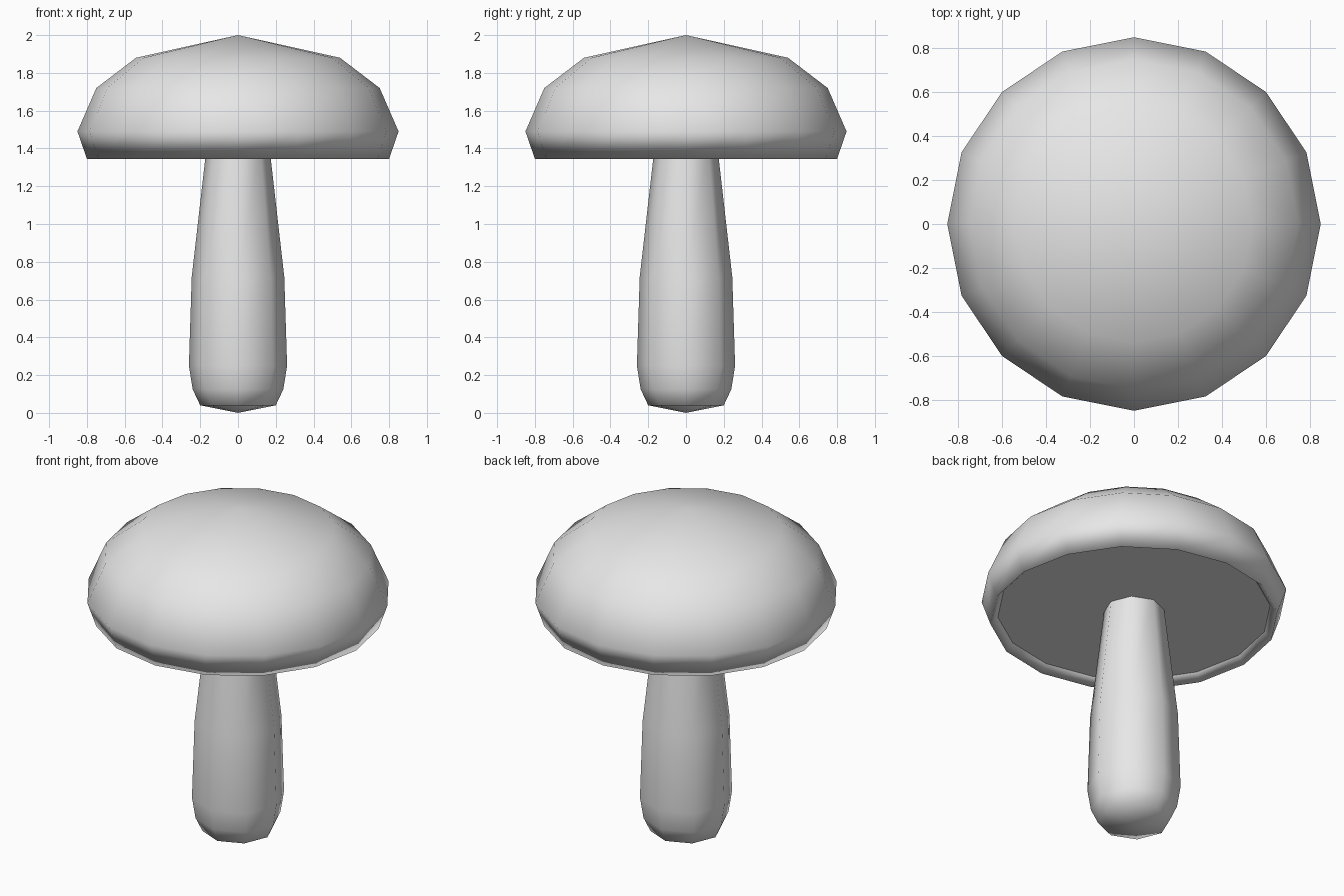
import bpy, bmesh, math

cube = bpy.data.objects.get("Cube")
if cube:
    bpy.data.objects.remove(cube, do_unlink=True)

# Single plain colour
grey = bpy.data.materials.new("light_grey")
grey.use_nodes = True
colour = (0.8, 0.8, 0.8, 1)
grey.diffuse_color = colour
grey.node_tree.nodes["Principled BSDF"].inputs["Base Color"].default_value = colour


def lathe(name, profile, sides, pole_z, pole_first):
    """Turn (radius, z) rings into a solid with a pointed and a flat end."""
    bm = bmesh.new()
    rings = []
    for r, z in profile:
        angles = [2 * math.pi * i / sides for i in range(sides)]
        rings.append([bm.verts.new((r * math.cos(a), r * math.sin(a), z)) for a in angles])
    for low, high in zip(rings, rings[1:]):
        for i in range(sides):
            j = (i + 1) % sides
            bm.faces.new((low[i], low[j], high[j], high[i]))
    tip_ring, flat_ring = (rings[0], rings[-1]) if pole_first else (rings[-1], rings[0])
    tip = bm.verts.new((0, 0, pole_z))
    for i in range(sides):
        bm.faces.new((tip_ring[i], tip_ring[(i + 1) % sides], tip))
    for f in bm.faces:
        f.smooth = True
    flat = bm.faces.new(flat_ring)
    flat.smooth = False
    for e in flat.edges:
        e.smooth = False
    bmesh.ops.recalc_face_normals(bm, faces=bm.faces[:])
    mesh = bpy.data.meshes.new(name)
    bm.to_mesh(mesh)
    bm.free()
    mesh.materials.append(grey)
    obj = bpy.data.objects.new(name, mesh)
    bpy.context.collection.objects.link(obj)
    return obj


# Cap: recessed underside, rim lip, dome
lathe("mushroom_cap",
      [(0.76, 1.39), (0.8, 1.345), (0.85, 1.49), (0.75, 1.72), (0.54, 1.88)],
      16, 2.0, False)

# Stem: rounded foot tapering up into the cap
lathe("mushroom_stem",
      [(0.2, 0.04), (0.24, 0.125), (0.26, 0.25), (0.245, 0.72), (0.165, 1.42)],
      8, 0.0, True)
